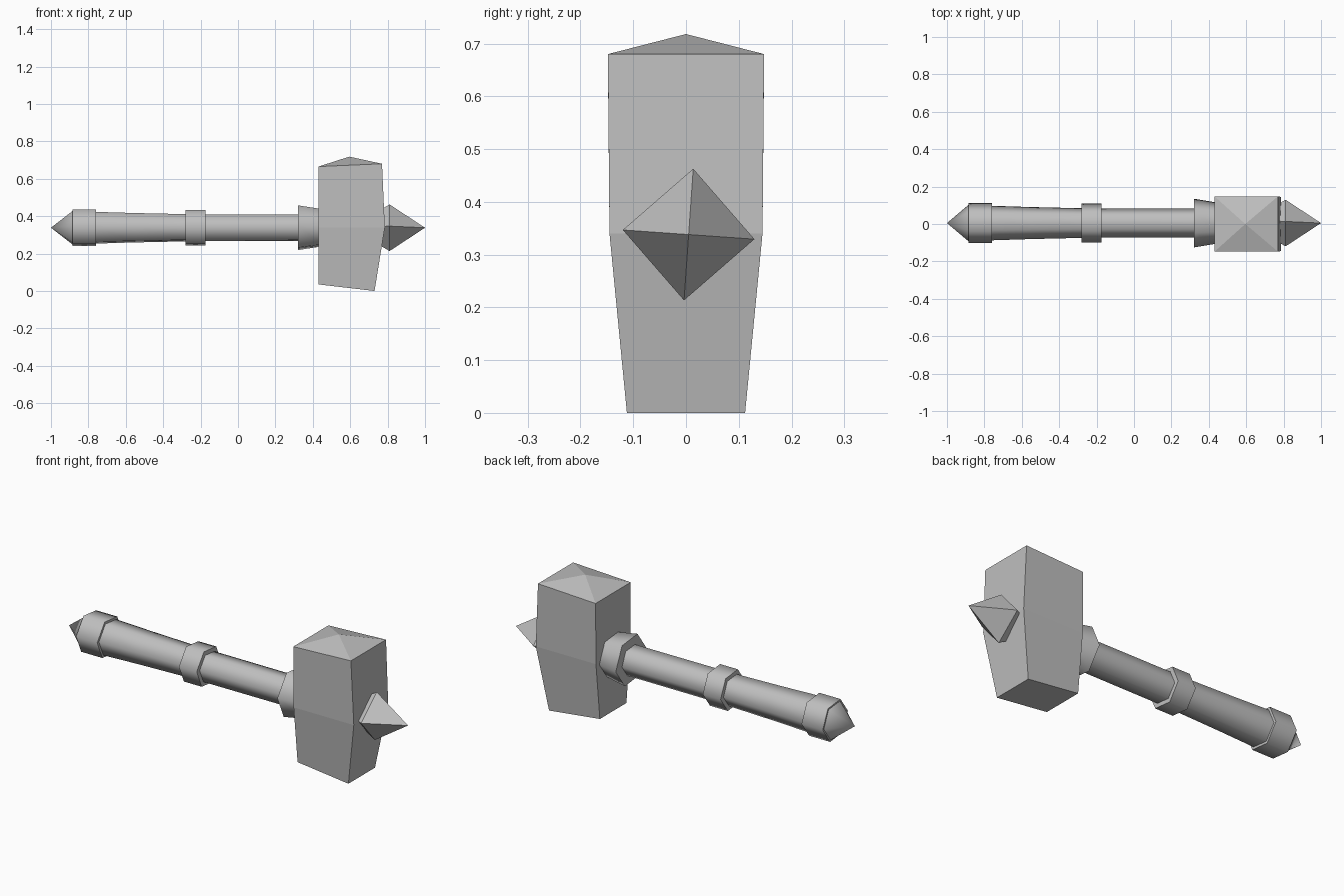
import bpy, bmesh, math

cube = bpy.data.objects.get("Cube")
if cube:
    bpy.data.objects.remove(cube)

steel = bpy.data.materials.new("grey_steel")
steel.use_nodes = True
colour = (0.52, 0.52, 0.52, 1)
steel.diffuse_color = colour
steel.node_tree.nodes["Principled BSDF"].inputs["Base Color"].default_value = colour

AXIS_Y, AXIS_Z = 0.005, 0.338


def loft(name, rings, smooth):
    """Skin a list of equal-length point rings; single points become tips."""
    bm = bmesh.new()
    loops = [[bm.verts.new(p) for p in ring] for ring in rings]
    n = len(loops[0])
    for a, b in zip(loops, loops[1:]):
        for i in range(n):
            j = (i + 1) % n
            if len(b) == 1:
                bm.faces.new((a[i], a[j], b[0]))
            else:
                bm.faces.new((a[i], a[j], b[j], b[i]))
    bm.faces.new(loops[0][::-1])
    if len(loops[-1]) > 1:
        bm.faces.new(loops[-1])
    bmesh.ops.recalc_face_normals(bm, faces=bm.faces)
    mesh = bpy.data.meshes.new(name)
    bm.to_mesh(mesh)
    bm.free()
    mesh.materials.append(steel)
    obj = bpy.data.objects.new(name, mesh)
    bpy.context.collection.objects.link(obj)
    if smooth:
        bpy.ops.object.select_all(action="DESELECT")
        obj.select_set(True)
        bpy.context.view_layer.objects.active = obj
        bpy.ops.object.shade_smooth_by_angle(angle=math.radians(65))
    return obj


def turned(name, profile, sides=6, turn=-6, smooth=True):
    """Faceted part around the handle axis from (x, radius) pairs."""
    rings = []
    for x, r in profile:
        if r == 0:
            rings.append([(x, AXIS_Y, AXIS_Z)])
            continue
        angles = [math.radians(turn) + math.tau * i / sides for i in range(sides)]
        rings.append([(x, AXIS_Y + r * math.cos(a), AXIS_Z + r * math.sin(a))
                      for a in angles])
    return loft(name, rings, smooth)


# Handle with its bands
turned("handle_shaft", [(-0.80, 0.094), (-0.55, 0.086), (-0.25, 0.079), (0.46, 0.078)])
turned("pommel_band", [(-0.885, 0.107), (-0.76, 0.107)])
turned("pommel_tip", [(-0.88, 0.102), (-1.0, 0)])
turned("middle_band", [(-0.28, 0.104), (-0.175, 0.104)])
turned("head_collar", [(0.32, 0.131), (0.45, 0.109)])

# Four-sided spike on the far face of the head
turned("head_spike", [(0.74, 0.09), (0.775, 0.104), (0.81, 0.125), (1.0, 0)],
       sides=4, turn=-4, smooth=False)


# Block head: tapered below, with a shallow pyramid on top
def section(x0, z0, x1, z1, half):
    return [(x0, -half, z0), (x1, -half, z1), (x1, half, z1), (x0, half, z0)]


loft("hammer_head", [
    section(0.43, 0.035, 0.73, 0.0, 0.112),
    section(0.43, 0.34, 0.785, 0.34, 0.145),
    section(0.43, 0.665, 0.77, 0.68, 0.148),
    [(0.595, 0, 0.718)],
], smooth=False)
